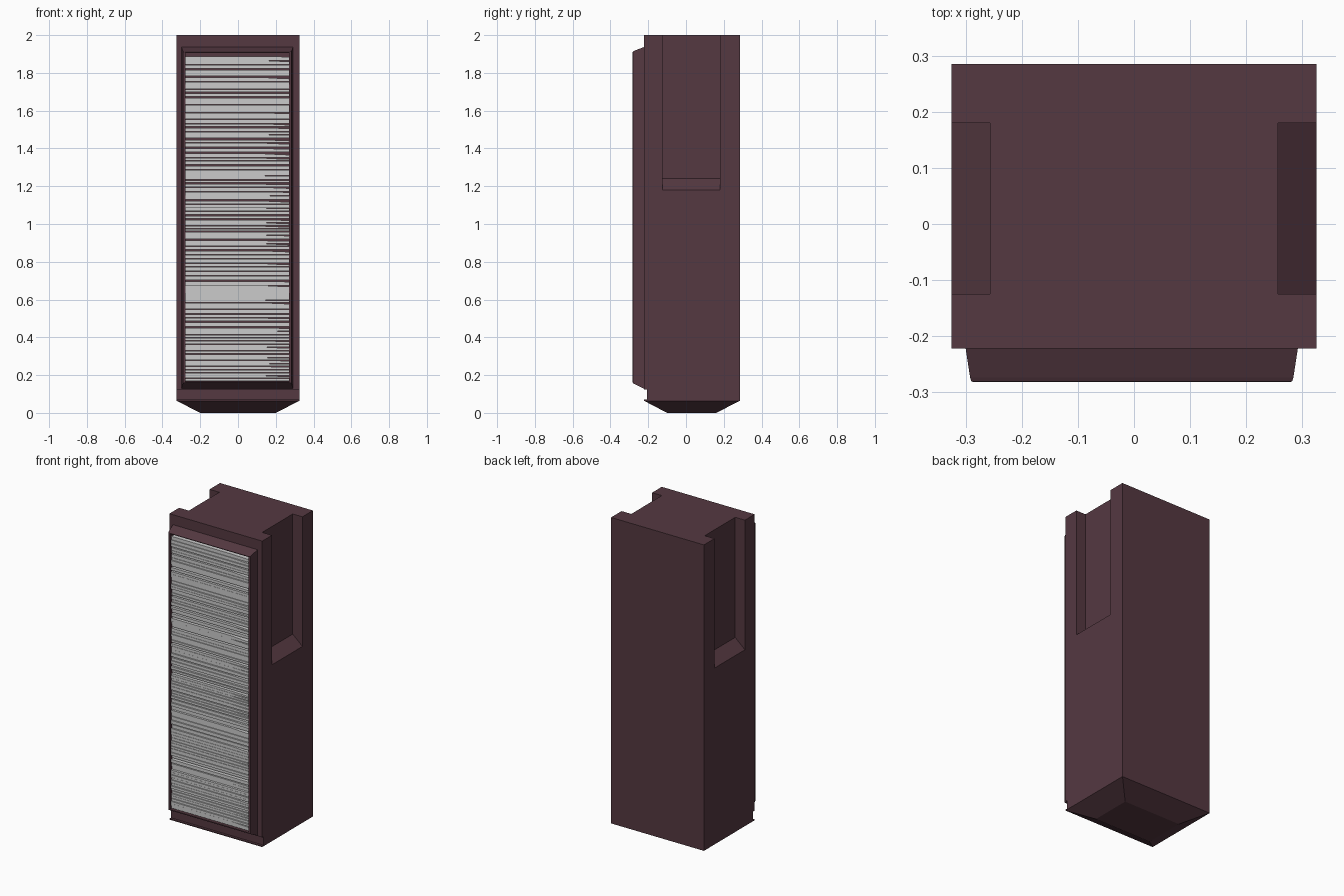
import bpy, bmesh, random

if "Cube" in bpy.data.objects:
    bpy.data.objects.remove(bpy.data.objects["Cube"])

random.seed(4)
mat = bpy.data.materials.new("dark_maroon")
mat.diffuse_color = (0.09, 0.04, 0.053, 1)
mat.use_nodes = True
mat.node_tree.nodes["Principled BSDF"].inputs["Base Color"].default_value = mat.diffuse_color


def finish(name, bm, coloured=True):
    bmesh.ops.recalc_face_normals(bm, faces=bm.faces)
    me = bpy.data.meshes.new(name)
    bm.to_mesh(me)
    bm.free()
    ob = bpy.data.objects.new(name, me)
    bpy.context.collection.objects.link(ob)
    if coloured:
        me.materials.append(mat)
    return ob


def loft(name, rings):
    """Skin a list of equal-length point rings and cap both ends."""
    bm = bmesh.new()
    rows = [[bm.verts.new(p) for p in r] for r in rings]
    n = len(rows[0])
    for a, b in zip(rows, rows[1:]):
        for i in range(n):
            j = (i + 1) % n
            bm.faces.new((a[i], a[j], b[j], b[i]))
    bm.faces.new(rows[0])
    bm.faces.new(rows[-1])
    return finish(name, bm)


def flat(x, y0, y1, z):      # horizontal rectangle
    return [(-x, y0, z), (x, y0, z), (x, y1, z), (-x, y1, z)]


def upright(x0, x1, z0, z1, y):  # vertical rectangle facing front
    return [(x0, y, z0), (x1, y, z0), (x1, y, z1), (x0, y, z1)]


# Main cabinet with a sloped-floor channel cut into each side
cabinet = loft("cabinet", [flat(0.325, -0.222, 0.285, 0.125), flat(0.325, -0.222, 0.285, 2.0)])
for s in (-1, 1):
    prof = [(0.257, 1.24), (0.359, 1.15), (0.359, 2.1), (0.257, 2.1)]
    cutter = loft("channel_cutter", [[(s * x, y, z) for x, z in prof] for y in (-0.125, 0.18)])
    cutter.hide_render = True
    mod = cabinet.modifiers.new("channel", 'BOOLEAN')
    mod.operation = 'DIFFERENCE'
    mod.object = cutter
    bpy.context.view_layer.objects.active = cabinet
    bpy.ops.object.modifier_apply(modifier=mod.name)
    bpy.data.objects.remove(cutter)

# Recessed neck and tapered foot with a projecting lip
loft("neck", [flat(0.325, -0.207, 0.285, 0.07), flat(0.325, -0.207, 0.285, 0.125)])
loft("foot", [flat(0.2, -0.1, 0.16, 0.0), flat(0.325, -0.222, 0.285, 0.064),
              flat(0.325, -0.222, 0.285, 0.07)])

# Tapered front tray: outer slope, eased rim, inner recess
loft("front_tray", [
    upright(-0.300, 0.292, 0.128, 1.937, -0.222),
    upright(-0.292, 0.284, 0.154, 1.917, -0.274),
    upright(-0.290, 0.282, 0.157, 1.914, -0.280),
    upright(-0.286, 0.278, 0.160, 1.911, -0.282),
    upright(-0.279, 0.271, 0.164, 1.907, -0.281),
    upright(-0.277, 0.269, 0.166, 1.905, -0.240),
])

# Stack of uneven sheets whose right ends thin out
bm = bmesh.new()
z = 0.169
while z < 1.885:
    t = random.uniform(0.012, 0.022)
    end = min(z + t, 1.903)
    droop = random.choice((0, 0, 0.002, 0.005)) * random.uniform(0.7, 1.3)
    front = random.uniform(-0.276, -0.266)
    outline = [(-0.277, z), (0.269, z), (0.269, end - droop),
               (0.22, end - droop * 0.7), (0.14, end), (-0.277, end)]
    fr = [bm.verts.new((x, front, h)) for x, h in outline]
    bk = [bm.verts.new((x, -0.241, h)) for x, h in outline]
    bm.faces.new(fr)
    bm.faces.new(bk[::-1])
    for i in range(6):
        j = (i + 1) % 6
        bm.faces.new((fr[i], bk[i], bk[j], fr[j]))
    z = end + random.choice((0.001, 0.002, 0.003, 0.008))
finish("sheet_stack", bm, coloured=False)
